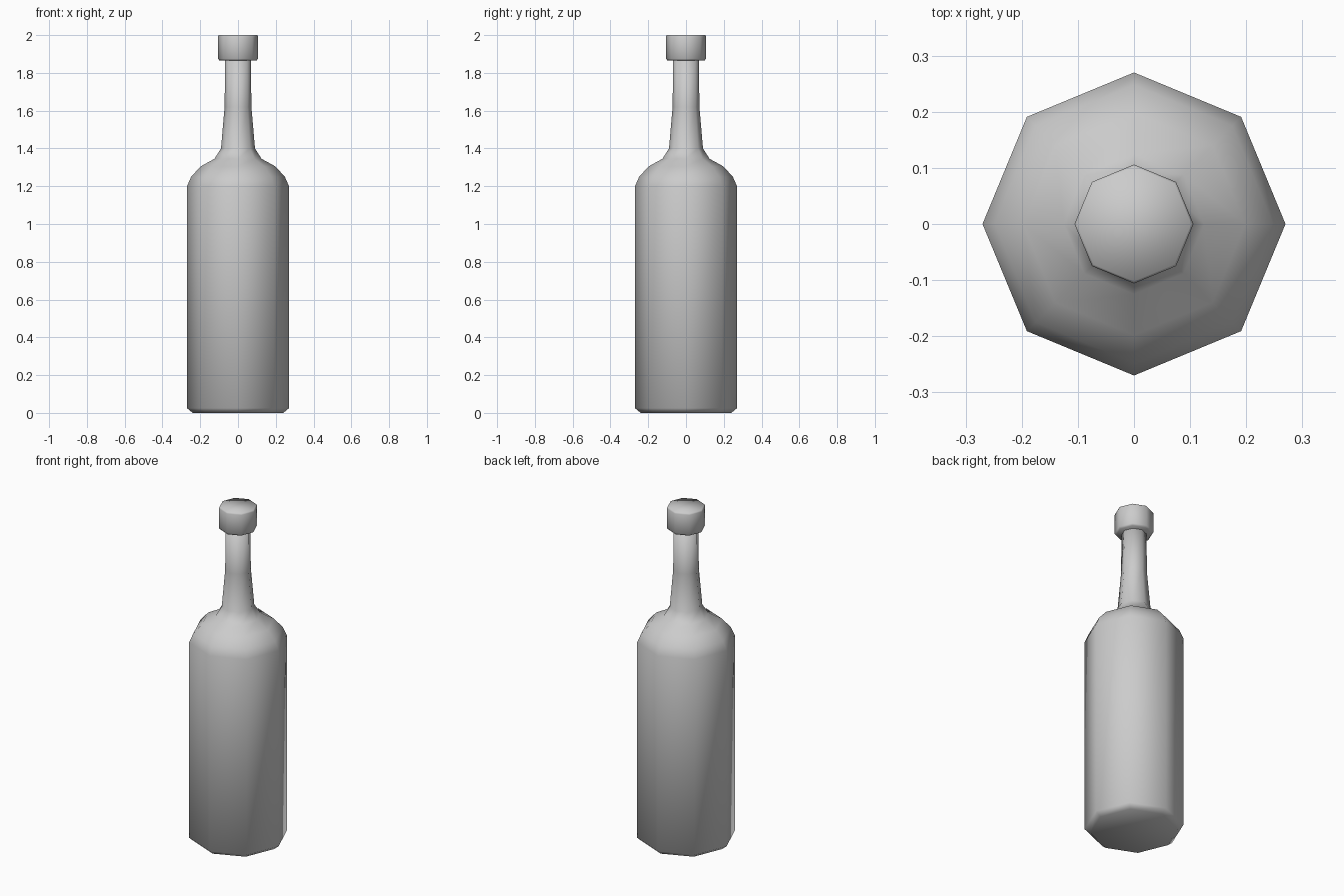
import bpy
from math import cos, sin, pi

if "Cube" in bpy.data.objects:
    bpy.data.objects.remove(bpy.data.objects["Cube"])

SIDES = 8


def lathe(name, profile):
    """Revolve (radius, height) points into a closed, smooth-shaded solid."""
    verts = [(r * cos(2 * pi * i / SIDES), r * sin(2 * pi * i / SIDES), z)
             for r, z in profile for i in range(SIDES)]
    faces = [tuple(reversed(range(SIDES)))]
    for k in range(len(profile) - 1):
        a, b = k * SIDES, (k + 1) * SIDES
        for i in range(SIDES):
            j = (i + 1) % SIDES
            faces.append((a + i, a + j, b + j, b + i))
    faces.append(tuple(range(len(verts) - SIDES, len(verts))))
    mesh = bpy.data.meshes.new(name)
    mesh.from_pydata(verts, [], faces)
    mesh.shade_smooth()
    obj = bpy.data.objects.new(name, mesh)
    bpy.context.collection.objects.link(obj)
    return obj


# Body, shoulder and tapering neck
lathe("bottle_body", [
    (0.24, 0.0), (0.27, 0.025), (0.27, 1.20), (0.248, 1.25), (0.198, 1.305),
    (0.125, 1.345), (0.09, 1.40), (0.071, 1.62), (0.068, 1.88)])

# Cap with slightly softened rims
lathe("bottle_cap", [
    (0.098, 1.865), (0.106, 1.875), (0.106, 1.992), (0.102, 2.0)])
